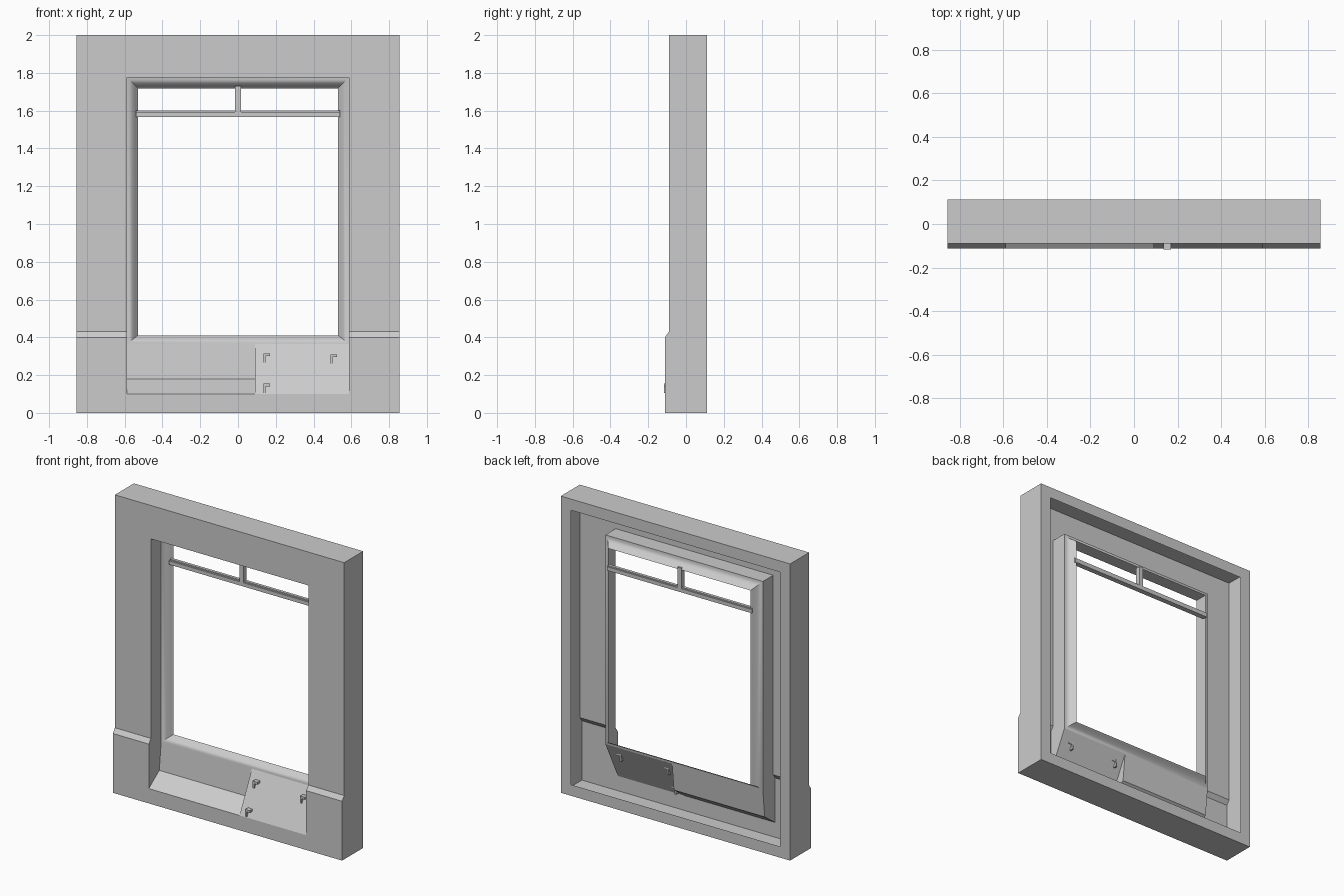
import bpy
import bmesh
from mathutils import Vector

cube = bpy.data.objects.get("Cube")
if cube:
    bpy.data.objects.remove(cube, do_unlink=True)

grey = bpy.data.materials.new("plain grey")
grey.use_nodes = True
colour = (0.6, 0.6, 0.6, 1)
grey.diffuse_color = colour
grey.node_tree.nodes["Principled BSDF"].inputs["Base Color"].default_value = colour

# Main dimensions
HALF, TOP, FRONT, BASE, BACK = 0.855, 2.0, -0.09, -0.112, 0.112
HOLE, HOLE_LOW, HOLE_TOP = 0.587, 0.10, 1.775
SEAT, SILL, SPLIT = 0.02, 0.365, 0.09
STEP_LOW, STEP_TOP = 0.40, 0.43


def make(name, faces, smooth=0):
    """Build a thin sheet from (corner points, facing direction) pairs."""
    bm = bmesh.new()
    for points, facing in faces:
        face = bm.faces.new([bm.verts.new(p) for p in points])
        face.normal_update()
        if face.normal.dot(Vector(facing)) < 0:
            face.normal_flip()
    bmesh.ops.remove_doubles(bm, verts=bm.verts, dist=0.0005)
    mesh = bpy.data.meshes.new(name)
    bm.to_mesh(mesh)
    bm.free()
    mesh.materials.append(grey)
    obj = bpy.data.objects.new(name, mesh)
    bpy.context.collection.objects.link(obj)
    if smooth:
        bpy.ops.object.select_all(action="DESELECT")
        obj.select_set(True)
        bpy.context.view_layer.objects.active = obj
        bpy.ops.object.shade_smooth_by_angle(angle=smooth)
    return obj


def box(name, low, high):
    bpy.ops.mesh.primitive_cube_add(size=1)
    obj = bpy.context.object
    obj.name = name
    a, b = Vector(low), Vector(high)
    obj.location = (a + b) / 2
    obj.scale = b - a
    obj.data.materials.append(grey)
    return obj


def loop(x, z0, z1, y):
    return [(-x, y, z0), (x, y, z0), (x, y, z1), (-x, y, z1)]


def bridge(a, b, facing):
    """Join two rectangular loops with four faces."""
    return [((a[i], a[(i + 1) % 4], b[(i + 1) % 4], b[i]), facing[i]) for i in range(4)]


FRONTWARD, BACKWARD = (0, -1, 0), (0, 1, 0)
OUTWARD = [(0, 0, -1), (1, 0, 0), (0, 0, 1), (-1, 0, 0)]

# Hollow wall: stepped front sheet with a hole, outer walls and back flange
levels = [(0, BASE), (HOLE_LOW, BASE), (STEP_LOW, BASE), (STEP_TOP, FRONT),
          (HOLE_TOP, FRONT), (TOP, FRONT)]
columns = [-HALF, -HOLE, HOLE, HALF]
faces = []
for (z0, y0), (z1, y1) in zip(levels, levels[1:]):
    for c, (x0, x1) in enumerate(zip(columns, columns[1:])):
        if c == 1 and HOLE_LOW <= z0 < HOLE_TOP:
            continue
        faces.append((((x0, y0, z0), (x1, y0, z0), (x1, y1, z1), (x0, y1, z1)), FRONTWARD))
for side in (-1, 1):
    x = side * HALF
    outline = [(x, y, z) for z, y in levels] + [(x, BACK, TOP), (x, BACK, 0)]
    faces.append((outline, (side, 0, 0)))
for z, y, up in ((0, BASE, -1), (TOP, FRONT, 1)):
    faces.append((((-HALF, y, z), (HALF, y, z), (HALF, BACK, z), (-HALF, BACK, z)), (0, 0, up)))
faces += bridge(loop(HALF, 0, TOP, BACK), loop(0.78, 0.075, TOP - 0.075, BACK), [BACKWARD] * 4)
make("wall_shell", faces)

# Reveal: jambs and head running back from the hole to the window frame
front_edge = levels[1:5]
faces = []
for side, ledge in ((-1, [(0.18, 0.0)]), (1, [])):
    profile = front_edge + [(HOLE_TOP, SEAT), (SILL, SEAT)] + ledge
    faces.append(([(side * HOLE, y, z) for z, y in profile], (-side, 0, 0)))
faces.append((((-HOLE, FRONT, HOLE_TOP), (HOLE, FRONT, HOLE_TOP),
               (HOLE, SEAT, HOLE_TOP), (-HOLE, SEAT, HOLE_TOP)), (0, 0, -1)))
make("window_reveal", faces)


def apron(name, x0, x1, profile):
    """Sheet below the sill, following a side profile of (y, z) points."""
    faces = []
    for (ya, za), (yb, zb) in zip(profile, profile[1:]):
        faces.append((((x0, ya, za), (x1, ya, za), (x1, yb, zb), (x0, yb, zb)), (0, -1, 1)))
    return make(name, faces)


# Aprons: recessed panel with a ledge, and a sloping panel beside it
recessed = [(SEAT, SILL), (0.0, 0.18), (BASE, HOLE_LOW)]
sloping = [(SEAT, SILL), (BASE, HOLE_LOW)]
apron("recessed_apron", -HOLE, SPLIT, recessed)
apron("sloping_apron", SPLIT, HOLE, sloping)
make("apron_divider", [([(SPLIT, y, z) for y, z in recessed], (-1, 0, 0))])

# Window frame: splayed moulding narrowing towards the back
rings = [(0, SEAT), (0.012, 0.022), (0.03, 0.035), (0.046, 0.06), (0.057, 0.07)]
loops = [loop(HOLE - t, SILL + t * 0.8, HOLE_TOP - t, y) for t, y in rings]
faces = []
for a, b in zip(loops, loops[1:]):
    faces += bridge(a, b, [(-n[0], -1, -n[2]) for n in OUTWARD])
make("window_frame", faces, 0.6)

# Glazing bars
box("transom_bar", (-0.54, 0.035, 1.567), (0.54, 0.07, 1.592))
bead = box("transom_bead", (-0.54, 0.045, 1.59), (0.54, 0.065, 1.6))
box("mullion_bar", (-0.015, 0.035, 1.59), (0.015, 0.07, 1.73))

# Small catches on the sloping apron
slope = (SEAT - BASE) / (SILL - HOLE_LOW)
for i, (x, z) in enumerate(((0.145, 0.29), (0.145, 0.13), (0.5, 0.285))):
    y = BASE + (z - HOLE_LOW) * slope
    box(f"catch_plate_{i + 1}", (x - 0.01, y - 0.02, z - 0.025), (x, y + 0.012, z + 0.025))
    box(f"catch_tip_{i + 1}", (x, y - 0.02, z + 0.01), (x + 0.025, y + 0.01, z + 0.025))
